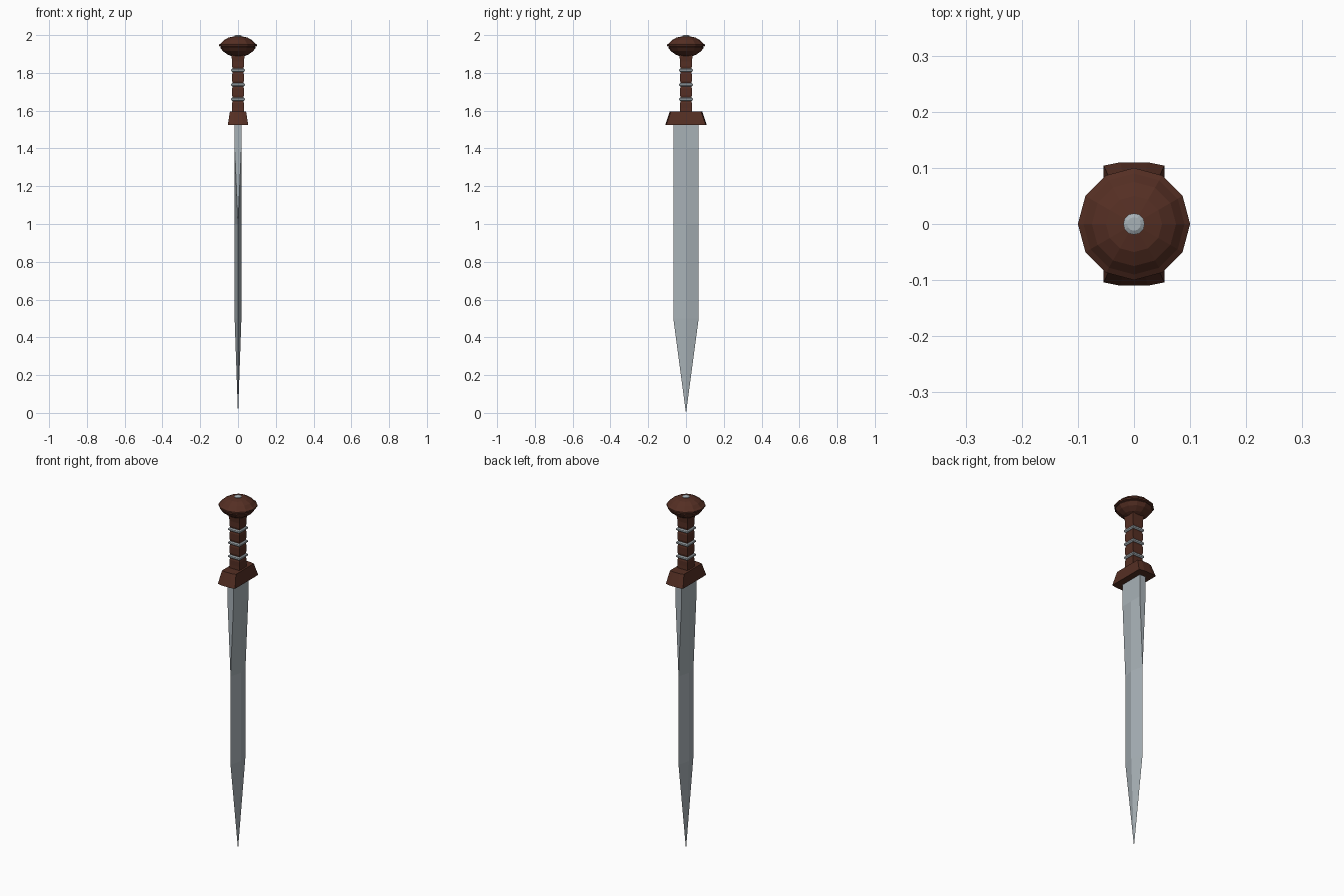
import bpy, bmesh, math

cube = bpy.data.objects.get("Cube")
if cube:
    bpy.data.objects.remove(cube, do_unlink=True)


def material(name, rgb):
    m = bpy.data.materials.new(name)
    m.use_nodes = True
    m.diffuse_color = (*rgb, 1)
    m.node_tree.nodes["Principled BSDF"].inputs["Base Color"].default_value = (*rgb, 1)
    return m


wood = material("dark_brown_wood", (0.09, 0.028, 0.017))
steel = material("grey_steel", (0.39, 0.44, 0.47))


def loft(name, sections, mat):
    """Skin a stack of matching rings of points and cap both ends."""
    bm = bmesh.new()
    rings = [[bm.verts.new(p) for p in s] for s in sections]
    n = len(rings[0])
    for a, b in zip(rings, rings[1:]):
        for i in range(n):
            j = (i + 1) % n
            bm.faces.new((a[i], a[j], b[j], b[i]))
    bm.faces.new(rings[0][::-1])
    bm.faces.new(rings[-1])
    bmesh.ops.remove_doubles(bm, verts=bm.verts, dist=0.0002)
    bmesh.ops.recalc_face_normals(bm, faces=bm.faces)
    mesh = bpy.data.meshes.new(name)
    bm.to_mesh(mesh)
    bm.free()
    mesh.materials.append(mat)
    ob = bpy.data.objects.new(name, mesh)
    bpy.context.collection.objects.link(ob)
    return ob


def circle(r, z, n=12):
    return [(r * math.cos(math.tau * i / n), r * math.sin(math.tau * i / n), z)
            for i in range(n)]


def square(r, z):
    return [(r, -r, z), (r, r, z), (-r, r, z), (-r, -r, z)]


# Blade: rectangular at the guard, thinning to a diamond with sharp edges
def blade_section(ridge, edge, width, z):
    return [(ridge, 0, z), (edge, width, z), (-edge, width, z),
            (-ridge, 0, z), (-edge, -width, z), (edge, -width, z)]


loft("blade", [blade_section(*s) for s in (
    (0.0005, 0.0, 0.0005, 0.0), (0.018, 0.0, 0.067, 0.5),
    (0.018, 0.0, 0.067, 1.0), (0.018, 0.018, 0.067, 1.4),
    (0.018, 0.018, 0.067, 1.55))], steel)


# Guard: tapered block with slightly crowned ends
def guard_section(x, y, z):
    c = x * 0.45
    return [(x, -y + 0.006, z), (x, y - 0.006, z), (c, y, z), (-c, y, z),
            (-x, y - 0.006, z), (-x, -y + 0.006, z), (-c, -y, z), (c, -y, z)]


loft("guard", [guard_section(0.054, 0.11, 1.525),
               guard_section(0.043, 0.086, 1.595)], wood)

# Grip: square bar, waisted at each ring and flared at both ends
ring_heights = (1.66, 1.737, 1.813)
grip = [square(0.033, 1.58), square(0.031, 1.615)]
for z in ring_heights:
    grip += [square(0.031, z - 0.02), square(0.028, z - 0.008),
             square(0.028, z + 0.008), square(0.031, z + 0.02)]
grip += [square(0.031, 1.86), square(0.036, 1.9)]
loft("grip", grip, wood)

# Metal bands around the grip
for number, z in enumerate(ring_heights, 1):
    loft(f"grip_ring_{number}", [square(0.031, z - 0.009), square(0.036, z - 0.004),
                                 square(0.036, z + 0.004), square(0.031, z + 0.009)], steel)

# Pommel: flattened twelve-sided knob with a narrow groove below the rim
loft("pommel", [circle(r, z) for r, z in (
    (0.032, 1.888), (0.055, 1.897), (0.08, 1.915), (0.094, 1.934),
    (0.09, 1.939), (0.1, 1.942), (0.1, 1.95), (0.09, 1.957),
    (0.075, 1.973), (0.05, 1.987), (0.02, 1.993))], wood)

# Rivet on top of the pommel
loft("pommel_rivet", [circle(r, z) for r, z in (
    (0.019, 1.985), (0.019, 1.996), (0.012, 2.0))], steel)
